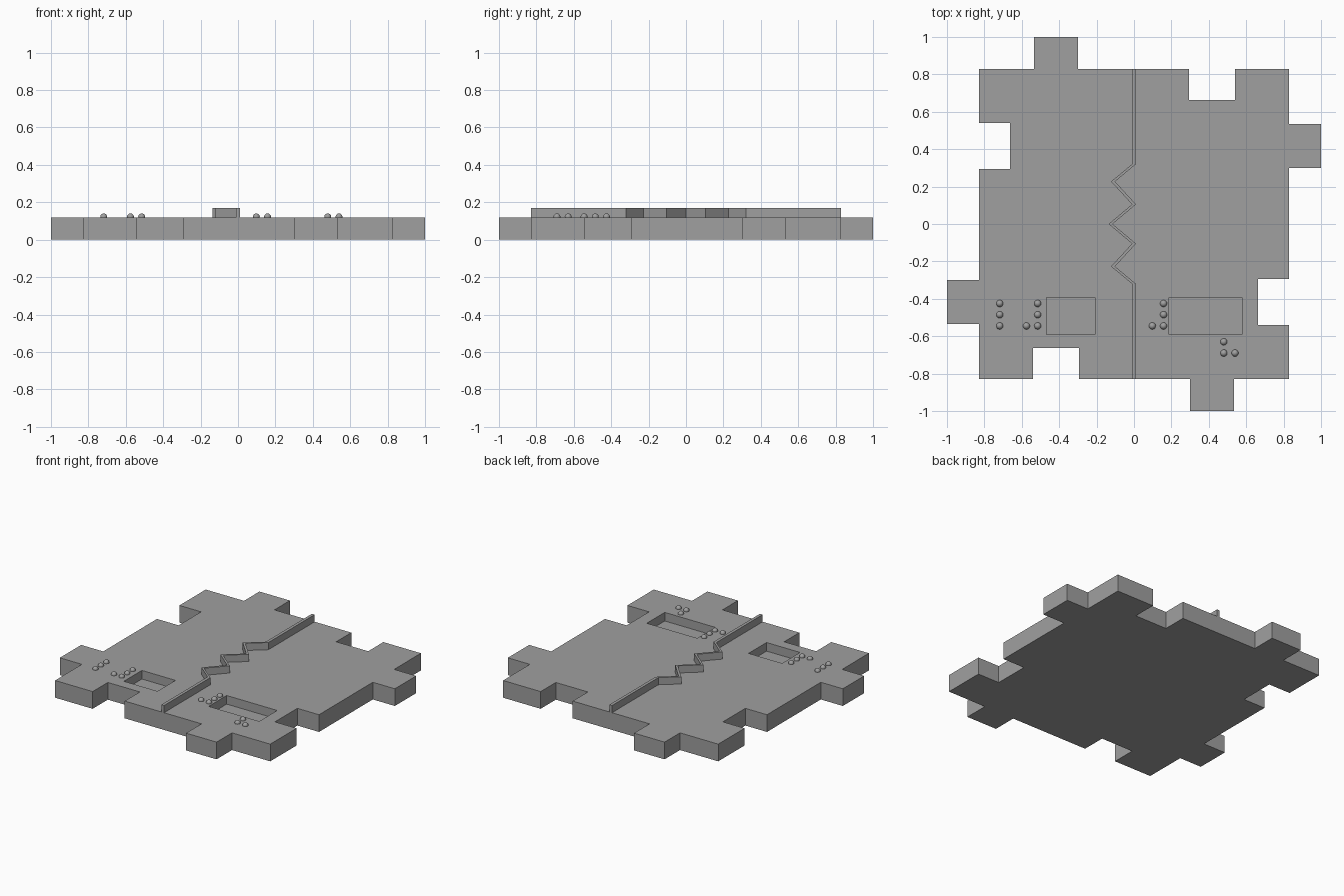
import bpy
import bmesh
from mathutils import Matrix

if "Cube" in bpy.data.objects:
    bpy.data.objects.remove(bpy.data.objects["Cube"], do_unlink=True)

TOP = 0.12         # plate thickness
RAIL_TOP = 0.17
POCKET_FLOOR = 0.06
DOT_RADIUS = 0.0185
PITCH = 0.06       # spacing of the raised dots

grey = bpy.data.materials.new("mid_grey")
grey.use_nodes = True
colour = (0.35, 0.35, 0.35, 1)
grey.diffuse_color = colour
grey.node_tree.nodes["Principled BSDF"].inputs["Base Color"].default_value = colour


def finish(name, bm):
    """Turn a bmesh into a named object."""
    bmesh.ops.recalc_face_normals(bm, faces=bm.faces)
    mesh = bpy.data.meshes.new(name)
    bm.to_mesh(mesh)
    bm.free()
    mesh.materials.append(grey)
    obj = bpy.data.objects.new(name, mesh)
    bpy.context.collection.objects.link(obj)
    return obj


def prism(name, outline, low, high):
    """Extrude a flat outline between two heights."""
    bm = bmesh.new()
    face = bm.faces.new([bm.verts.new((x, y, low)) for x, y in outline])
    result = bmesh.ops.extrude_face_region(bm, geom=[face], use_keep_orig=True)
    verts = [v for v in result["geom"] if isinstance(v, bmesh.types.BMVert)]
    bmesh.ops.translate(bm, verts=verts, vec=(0, 0, high - low))
    return finish(name, bm)


# Interlocking plate: one side with a tab and a notch, turned four times
side = [(-0.83, 0.83), (-0.535, 0.83), (-0.535, 1), (-0.30, 1), (-0.30, 0.83),
        (0.293, 0.83), (0.293, 0.663), (0.54, 0.663), (0.54, 0.83)]
outline = []
for turn in range(4):
    outline += side
    side = [(y, -x) for x, y in side]
plate = prism("plate", outline, 0, TOP)

# Sunken rectangular pockets
for name, x0, x1 in (("left_pocket", 0.187, 0.577), ("right_pocket", -0.467, -0.208)):
    y0, y1 = -0.59, -0.392
    cutter = prism(name + "_cutter", [(x0, y0), (x1, y0), (x1, y1), (x0, y1)],
                   POCKET_FLOOR, RAIL_TOP)
    cutter.hide_render = True
    cut = plate.modifiers.new(name, 'BOOLEAN')
    cut.operation = 'DIFFERENCE'
    cut.solver = 'EXACT'
    cut.object = cutter
    bpy.context.view_layer.objects.active = plate
    bpy.ops.object.modifier_apply(modifier=name)
    bpy.data.objects.remove(cutter, do_unlink=True)

# Raised dividing rail with a zigzag in the middle
half = [(0, 0.83), (0, 0.32), (-0.112, 0.227), (0, 0.105)]
path = half + [(-0.125, 0)] + [(x, -y) for x, y in reversed(half)]
w = 0.0105
prism("zigzag_rail",
      [(x - w, y) for x, y in path] + [(x + w, y) for x, y in reversed(path)],
      TOP, RAIL_TOP)

# Raised dots in groups: (name, corner x, corner y, column and row steps)
column = [(0, 0), (0, 1), (0, 2)]
groups = [
    ("outer_dots", -0.718, -0.545, column),
    ("right_dots", -0.515, -0.545, column + [(-1, 0)]),
    ("left_dots", 0.158, -0.545, column + [(-1, 0)]),
    ("front_dots", 0.48, -0.69, [(0, 0), (0, 1), (1, 0)]),
]
for name, x, y, steps in groups:
    bm = bmesh.new()
    for i, j in steps:
        place = Matrix.Translation((x + i * PITCH, y + j * PITCH, TOP + 0.002))
        bmesh.ops.create_uvsphere(bm, u_segments=20, v_segments=12,
                                  radius=DOT_RADIUS, matrix=place)
    dots = finish(name, bm)
    for poly in dots.data.polygons:
        poly.use_smooth = True
